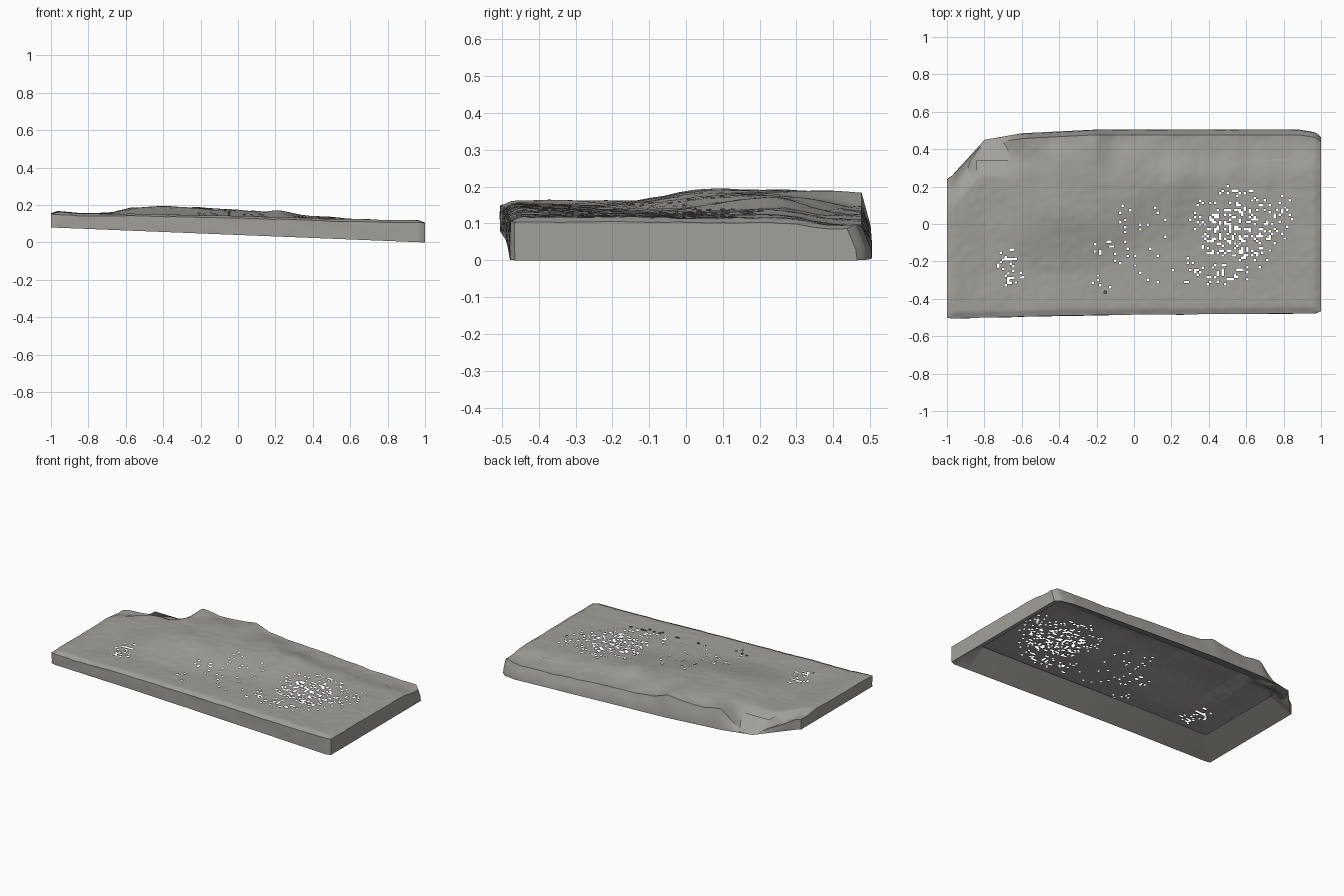
import bpy, bmesh, math, random
from mathutils import Vector, noise

if "Cube" in bpy.data.objects:
    bpy.data.objects.remove(bpy.data.objects["Cube"])

random.seed(4)
NX, NY = 150, 75


def lerp_profile(pts, x):
    """Piecewise linear lookup in a short profile."""
    for (x0, a), (x1, b) in zip(pts, pts[1:]):
        if x <= x1:
            return a + (b - a) * max(0, (x - x0) / (x1 - x0))
    return pts[-1][1]


def smooth(a, b, t):
    t = min(1, max(0, (t - a) / (b - a)))
    return t * t * (3 - 2 * t)


# Slab outline along x
FRONT = [(-1, -.50), (-.97, -.505), (-.4, -.49), (0, -.485), (.97, -.478), (1, -.465)]
BACK = [(-1, .24), (-.97, .26), (-.8, .45), (-.6, .485), (-.2, .505), (.88, .505), (.97, .49), (1, .465)]
# Heights along x: front part, crest behind the middle, rear edge
BASE = [(-1, .165), (-.85, .155), (-.5, .152), (0, .142), (.5, .127), (1, .116)]
CREST = [(-1, .168), (-.8, .157), (-.68, .165), (-.57, .190), (-.4, .198), (-.2, .188),
         (0, .18), (.15, .166), (.22, .174), (.35, .148), (.6, .132), (.9, .116), (1, .113)]
REAR = [(-1, .158), (-.9, .115), (-.8, .075), (-.7, .09), (-.58, .188), (-.45, .172), (-.2, .186),
        (-.1, .155), (.1, .138), (.5, .112), (.85, .09), (1, .098)]


def top_point(i, j):
    x = -1 + 2 * i / NX
    y0, y1 = lerp_profile(FRONT, x), lerp_profile(BACK, x)
    y = y0 + (y1 - .028 * smooth(-1, -.6, x) - y0) * j / NY
    base = lerp_profile(BASE, x)
    shift = .15 * smooth(-.3, .2, x)
    z = base + (lerp_profile(CREST, x) - base) * smooth(-.28 + shift, .08 + shift, y)
    slope_start = min(.24, y1 - .18)
    z += (lerp_profile(REAR, x) - z) * smooth(slope_start, y1 - .03, y)
    # shallow sag in the middle, rounded rim
    edge = min(y - y0, x + 1, 1 - x)
    z -= .005 * smooth(.03, .25, edge) + .012 * (1 - smooth(0, .035, edge))
    # coarse lumps at the rear, fine grain elsewhere
    z += noise.noise(Vector((x * 7, y * 7, 1))) * (.003 + .007 * smooth(.1, .35, y))
    z += noise.noise(Vector((x * 25, y * 25, 5))) * .002
    return Vector((x, y, min(z, .2)))


bm = bmesh.new()
grid = [[bm.verts.new(top_point(i, j)) for j in range(NY + 1)] for i in range(NX + 1)]

# Worn top, with clusters of small holes: centre x, y, radius x, y, density
CLUSTERS = [(.55, -.02, .30, .24, .30), (.45, -.25, .25, .12, .16), (-.66, -.23, .10, .13, .25),
            (-.15, -.14, .09, .06, .25), (.03, -.1, .2, .25, .06), (.82, .1, .08, .1, .18),
            (-.15, -.31, .1, .06, .15)]
for i in range(NX):
    for j in range(NY):
        c = (grid[i][j].co + grid[i + 1][j + 1].co) / 2
        p = 0
        for cx, cy, rx, ry, d in CLUSTERS:
            p = max(p, d * (1 - ((c.x - cx) / rx) ** 2 - ((c.y - cy) / ry) ** 2))
        if random.random() >= p:
            bm.faces.new((grid[i][j], grid[i + 1][j], grid[i + 1][j + 1], grid[i][j + 1]))

# Side skirt following the rim down to the tilted open base
rear_rim = {grid[i][NY] for i in range(NX + 1)}
rim = ([grid[i][0] for i in range(NX)] + [grid[NX][j] for j in range(NY)]
       + [grid[i][NY] for i in range(NX, 0, -1)] + [grid[0][j] for j in range(NY, 0, -1)])
n = len(rim)
prev = rim
for k in (1, 2, 3):
    ring = []
    for v in rim:
        x, y, z = v.co
        t = k / 3
        y_out = lerp_profile(BACK, x) if v in rear_rim else y
        wobble = noise.noise(Vector((x * 9, y * 9, k))) * .004 if k < 3 else 0
        ring.append(bm.verts.new((x, y + (y_out - y) * min(1, t * 1.3) + wobble,
                                  z + (.04 - .04 * x - z) * t)))
    for a in range(n):
        b = (a + 1) % n
        bm.faces.new((prev[b], prev[a], ring[a], ring[b]))
    prev = ring

# Inner bevel, sloping from the base rim up to the underside of the top
lip = []
for v in prev:
    x, y = min(.86, max(-.84, v.co.x)), min(.34, max(-.35, v.co.y))
    lip.append(bm.verts.new((x, y, lerp_profile(BASE, x) - .014)))
for a in range(n):
    b = (a + 1) % n
    bm.faces.new((prev[b], prev[a], lip[a], lip[b]))
bmesh.ops.remove_doubles(bm, verts=lip, dist=.0005)

mesh = bpy.data.meshes.new("stone_slab")
bm.to_mesh(mesh)
bm.free()
slab = bpy.data.objects.new("stone_slab", mesh)
bpy.context.collection.objects.link(slab)

# Weathered grey stone
mat = bpy.data.materials.new("weathered_stone")
mat.diffuse_color = (.36, .35, .32, 1)
mat.use_nodes = True
mat.node_tree.nodes["Principled BSDF"].inputs["Base Color"].default_value = mat.diffuse_color
mesh.materials.append(mat)

bpy.context.view_layer.objects.active = slab
slab.select_set(True)
bpy.ops.object.shade_smooth_by_angle(angle=math.radians(35))
